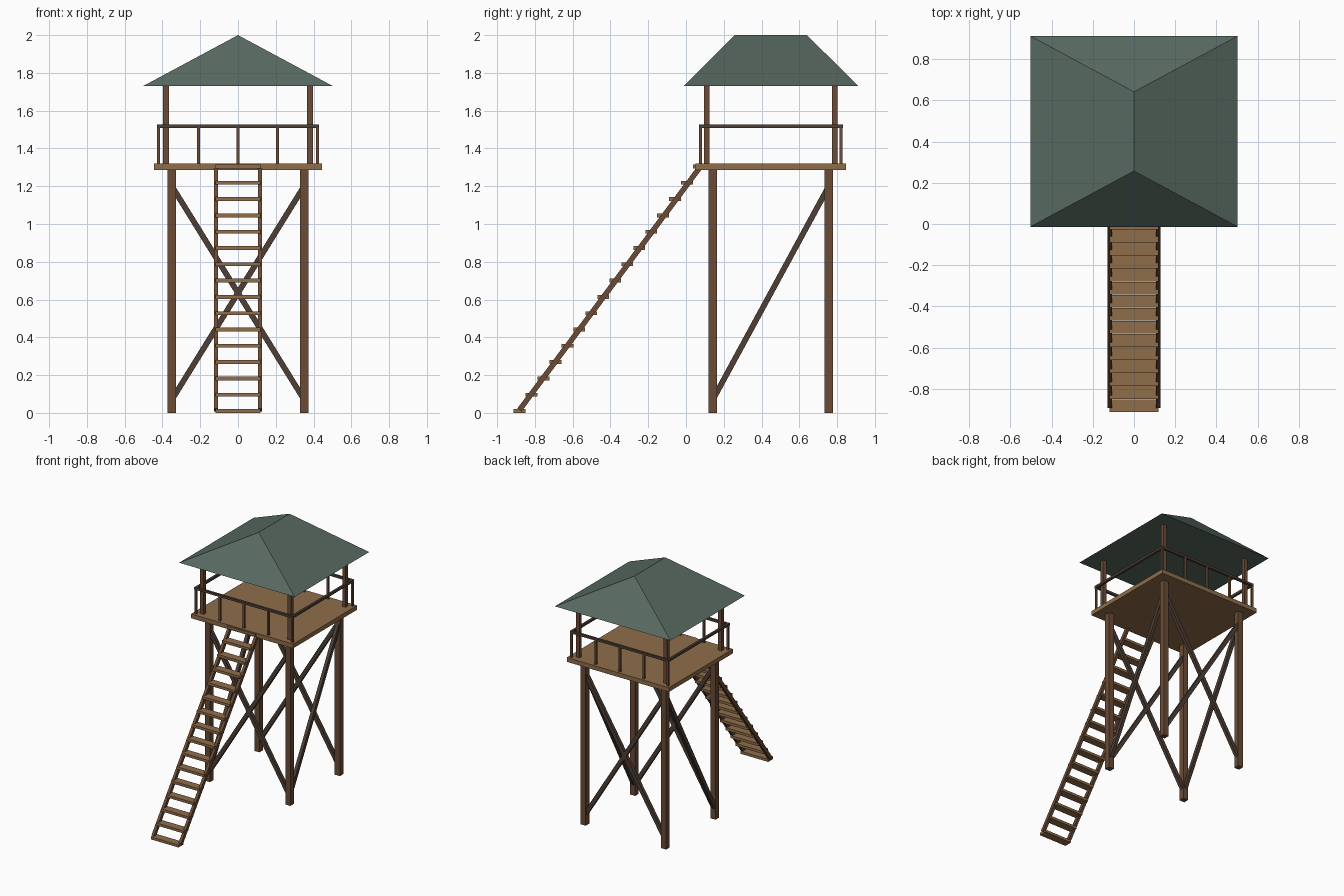
import bpy
from mathutils import Vector

if "Cube" in bpy.data.objects:
    bpy.data.objects.remove(bpy.data.objects["Cube"])


def srgb(r, g, b):
    f = lambda c: ((c / 255 + 0.055) / 1.055) ** 2.4 if c > 10 else c / 255 / 12.92
    return (f(r), f(g), f(b), 1)


def material(name, rgb):
    m = bpy.data.materials.new(name)
    m.diffuse_color = srgb(*rgb)
    m.use_nodes = True
    m.node_tree.nodes["Principled BSDF"].inputs["Base Color"].default_value = m.diffuse_color
    return m


TIMBER = material("brown timber", (107, 76, 54))
PLANK = material("light plank", (143, 109, 74))
DARK = material("dark timber", (78, 63, 53))
ROOF = material("grey green roof", (88, 106, 97))

YC = 0.449  # centre of the tower in y


def mesh_object(name, verts, faces, mat):
    me = bpy.data.meshes.new(name)
    me.from_pydata(verts, [], faces)
    me.materials.append(mat)
    ob = bpy.data.objects.new(name, me)
    bpy.context.collection.objects.link(ob)
    return ob


BOX = [(0, 2, 3, 1), (4, 5, 7, 6), (0, 1, 5, 4), (2, 6, 7, 3), (0, 4, 6, 2), (1, 3, 7, 5)]


def box(name, c, s, mat):
    v = [(c[0] + i * s[0] / 2, c[1] + j * s[1] / 2, c[2] + k * s[2] / 2)
         for k in (-1, 1) for j in (-1, 1) for i in (-1, 1)]
    return mesh_object(name, v, BOX, mat)


def beam(name, a, b, w, h, mat, side):
    """Box from a to b; w is its size along the side axis, h across it."""
    a, b, side = Vector(a), Vector(b), Vector(side)
    up = (b - a).normalized().cross(side)
    v = [p + side * (i * w / 2) + up * (j * h / 2)
         for p in (a, b) for j in (-1, 1) for i in (-1, 1)]
    return mesh_object(name, v, BOX, mat)


# legs and roof posts
LX, LY = 0.35, 0.307
for sx in (-1, 1):
    for sy in (-1, 1):
        box("leg", (sx * LX, YC + sy * LY, 0.645), (0.044, 0.044, 1.29), TIMBER)
        box("roof_post", (sx * 0.381, YC + sy * 0.339, 1.525), (0.03, 0.03, 0.42), TIMBER)

# crossed braces front and back, single diagonals on the sides
for s in (-1, 1):
    for d in (-1, 1):
        beam("cross_brace", (-d * LX, YC + s * LY, 0.07), (d * LX, YC + s * LY, 1.2),
             0.026, 0.03, DARK, (0, 1, 0))
    beam("side_brace", (s * LX, YC - LY, 0.07), (s * LX, YC + LY, 1.2),
         0.026, 0.03, DARK, (1, 0, 0))

# platform
box("platform", (0, YC, 1.302), (0.888, 0.796, 0.034), PLANK)

# railing
RX, RY = 0.42, 0.372
for s in (-1, 1):
    box("long_rail", (0, YC + s * RY, 1.517), (2 * RX + 0.018, 0.018, 0.018), DARK)
    box("side_rail", (s * RX, YC, 1.517), (0.018, 2 * RY + 0.018, 0.018), DARK)
    for i in range(-2, 3):
        box("baluster", (i * RX / 2, YC + s * RY, 1.414), (0.015, 0.015, 0.192), TIMBER)

# stair
for s in (-1, 1):
    beam("stringer", (s * 0.117, -0.882, 0.015), (s * 0.117, 0.07, 1.295),
         0.022, 0.028, TIMBER, (1, 0, 0))
for i in range(16):
    box("tread", (0, -0.881 + i * 0.0633, 0.01 + i * 0.0863), (0.24, 0.062, 0.02), PLANK)

# hip roof with closed underside
X, Y, R = 0.503, 0.4625, 0.192
mesh_object("hip_roof",
            [(-X, YC - Y, 1.73), (X, YC - Y, 1.73), (X, YC + Y, 1.73), (-X, YC + Y, 1.73),
             (0, YC - R, 2.0), (0, YC + R, 2.0)],
            [(3, 2, 1, 0), (0, 1, 4), (1, 2, 5, 4), (2, 3, 5), (3, 0, 4, 5)], ROOF)
